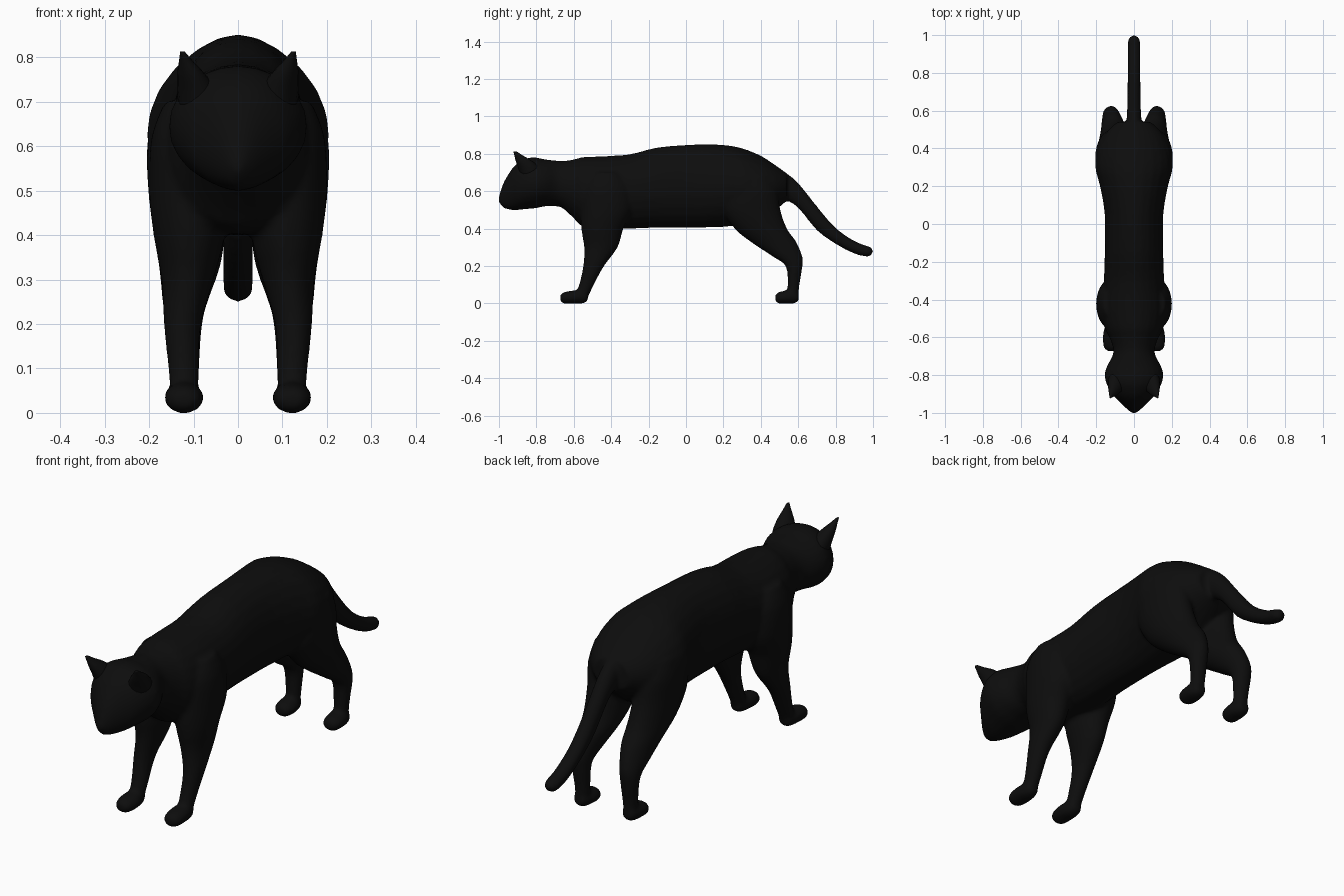
import bpy, bmesh, math

cube = bpy.data.objects.get("Cube")
if cube:
    bpy.data.objects.remove(cube, do_unlink=True)

# Single coat colour
fur = bpy.data.materials.new("black fur")
fur.use_nodes = True
coat = (0.004, 0.004, 0.004, 1)
fur.diffuse_color = coat
fur.node_tree.nodes["Principled BSDF"].inputs["Base Color"].default_value = coat
fur.node_tree.nodes["Principled BSDF"].inputs["Roughness"].default_value = 0.8


def spline(p, q, r, s, t):
    """Smooth step between stations q and r."""
    return tuple(b + 0.5 * t * (c - a + t * (2 * a - 5 * b + 4 * c - d
                 + t * (3 * (b - c) + d - a))) for a, b, c, d in zip(p, q, r, s))


def refine(stations, steps=3):
    ends = [stations[0]] + list(stations) + [stations[-1]]
    out = []
    for i in range(len(stations) - 1):
        out += [spline(*ends[i:i + 4], k / steps) for k in range(steps)]
    return out + [stations[-1]]


def loft(bm, stations, axis, side=1, sides=24):
    """Oval rings (position, low x, high x, low, high) stacked along y or z."""
    rings = []
    for pos, x0, x1, b0, b1 in refine(stations):
        ring = []
        for k in range(sides):
            a = math.tau * k / sides
            x = side * ((x0 + x1) / 2 + (x1 - x0) / 2 * math.cos(a))
            b = (b0 + b1) / 2 + (b1 - b0) / 2 * math.sin(a)
            ring.append(bm.verts.new((x, pos, b) if axis == "y" else (x, b, pos)))
        rings.append(ring)
    faces = [bm.faces.new(rings[0]), bm.faces.new(rings[-1])]
    for low, high in zip(rings, rings[1:]):
        for k in range(sides):
            n = (k + 1) % sides
            faces.append(bm.faces.new((low[k], low[n], high[n], high[k])))
    bmesh.ops.recalc_face_normals(bm, faces=faces)


def make_object(name, bm):
    mesh = bpy.data.meshes.new(name)
    for face in bm.faces:
        face.smooth = True
    bm.to_mesh(mesh)
    bm.free()
    mesh.materials.append(fur)
    obj = bpy.data.objects.new(name, mesh)
    bpy.context.collection.objects.link(obj)
    return obj


# Nose, head, neck and trunk: position, half width, bottom, top
trunk = [
    (-1.0, .012, .54, .575), (-.98, .037, .515, .635), (-.96, .058, .505, .675),
    (-.93, .088, .50, .72), (-.9, .116, .50, .75), (-.85, .144, .505, .777),
    (-.8, .156, .51, .78), (-.75, .142, .52, .77), (-.7, .115, .52, .765),
    (-.66, .11, .51, .762), (-.6, .13, .455, .77), (-.55, .155, .41, .783),
    (-.45, .17, .40, .787), (-.3, .16, .40, .798), (-.15, .155, .405, .835),
    (.05, .155, .405, .85), (.2, .18, .41, .848), (.3, .205, .42, .83),
    (.4, .19, .44, .79), (.48, .15, .50, .738), (.54, .09, .55, .695),
]
tail = [
    (.44, .05, .58, .74), (.52, .042, .56, .708), (.6, .037, .51, .645),
    (.7, .035, .39, .52), (.8, .034, .318, .405), (.9, .034, .266, .335),
    (.97, .032, .25, .308), (.99, .022, .258, .30), (1.0, .008, .272, .288),
]

# Limbs: height, inner x, outer x, front y, back y
front_leg = [
    (.7, .05, .165, -.5, -.35), (.62, .04, .195, -.55, -.3),
    (.5, .03, .2, -.56, -.29), (.4, .03, .19, -.56, -.335),
    (.3, .055, .172, -.545, -.365), (.2, .083, .167, -.55, -.438),
    (.1, .088, .157, -.572, -.492), (.03, .09, .152, -.6, -.525),
]
hind_leg = [
    (.68, .05, .19, .25, .45), (.6, .04, .205, .21, .49),
    (.5, .03, .202, .2, .505), (.4, .03, .19, .26, .54),
    (.33, .04, .178, .345, .59), (.25, .068, .17, .465, .623),
    (.2, .08, .165, .533, .623), (.1, .087, .155, .543, .607),
    (.03, .09, .152, .535, .6),
]
paw = [
    (-.673, .105, .14, .015, .045), (-.655, .084, .16, 0, .06),
    (-.6, .077, .166, 0, .07), (-.55, .088, .157, 0, .07),
    (-.525, .1, .145, .015, .055),
]
hind_paw = [(.477 + (s[0] + .673) * .85,) + s[1:] for s in paw]

# Body, limbs and tail fused into one smooth skin
bm = bmesh.new()
for chain in (trunk, tail):
    loft(bm, [(y, -w, w, low, high) for y, w, low, high in chain], "y")
for side in (1, -1):
    for limb in (front_leg, hind_leg):
        loft(bm, limb, "z", side)
    for foot in (paw, hind_paw):
        loft(bm, foot, "y", side)
body = make_object("body", bm)
remesh = body.modifiers.new("fuse", "REMESH")
remesh.mode = "VOXEL"
remesh.voxel_size = 0.01
remesh.use_smooth_shade = True
smooth = body.modifiers.new("soften", "SMOOTH")
smooth.factor = 0.5
smooth.iterations = 5

# Pointed ears leaning forward
ear = [
    (.67, .03, .13, -.88, -.77), (.72, .045, .137, -.895, -.78),
    (.76, .072, .137, -.91, -.82), (.79, .1, .133, -.917, -.87),
    (.813, .12, .13, -.923, -.905),
]
for name, side in (("left_ear", 1), ("right_ear", -1)):
    bm = bmesh.new()
    loft(bm, ear, "z", side, 16)
    make_object(name, bm)
